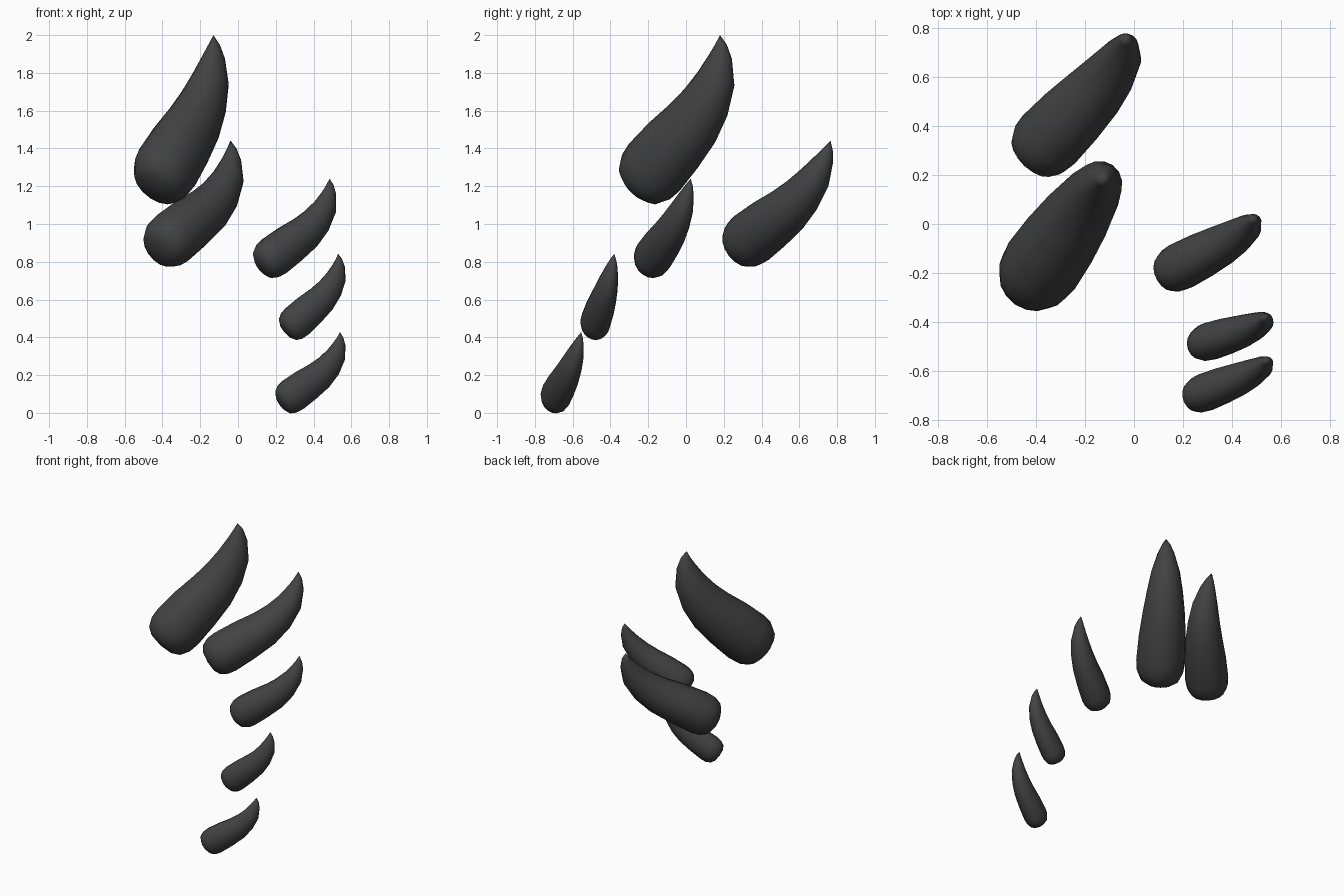
import bpy, bmesh, math
from mathutils import Vector

if "Cube" in bpy.data.objects:
    bpy.data.objects.remove(bpy.data.objects["Cube"])

SIDES = 16
# spine stations in the chord frame: along, bow (downwards), radius factor
SPINE = [(0, 0, 1), (.2, .055, .96), (.4, .11, .86), (.57, .13, .74),
         (.74, .12, .58), (.88, .076, .35), (.95, .038, .18)]
# blunt butt: depth and radius factor
BUTT = [(.86, .5), (.7, .78), (.38, .95)]

horn = bpy.data.materials.new("dark_horn")
horn.diffuse_color = (.055, .055, .055, 1)
horn.use_nodes = True
horn.node_tree.nodes["Principled BSDF"].inputs["Base Color"].default_value = horn.diffuse_color


def claw(name, base, tip, radius, width, tilt=0.0):
    """Curved tapering claw with a blunt rounded butt and a sharp tip."""
    base, tip = Vector(base), Vector(tip)
    chord = tip - base
    length = chord.length
    d = chord.normalized()
    side = d.cross(Vector((0, 0, 1))).normalized()
    down = d.cross(side).normalized()
    if down.z > 0:
        down = -down
    bow = (down + side * tilt)
    centres = [base + chord * a + bow * (b * length) for a, b, r in SPINE]
    nxt = centres + [tip]

    # rings as (centre, tangent, scale)
    t0 = (centres[1] - centres[0]).normalized()
    rings = [(base - t0 * radius * depth, t0, s) for depth, s in BUTT]
    for i, (c, s) in enumerate(zip(centres, SPINE)):
        t = t0 if i == 0 else (nxt[i + 1] - nxt[i - 1]).normalized()
        rings.append((c, t, s[2]))

    bm = bmesh.new()
    loops = []
    for c, t, s in rings:
        lat = (side - t * side.dot(t)).normalized()
        up = lat.cross(t)
        loops.append([bm.verts.new(c + lat * (width * s * math.cos(k * math.tau / SIDES))
                                   + up * (radius * s * math.sin(k * math.tau / SIDES)))
                      for k in range(SIDES)])
    butt = bm.verts.new(base - t0 * radius * .92)
    point = bm.verts.new(tip)
    for k in range(SIDES):
        j = (k + 1) % SIDES
        for a, b in zip(loops, loops[1:]):
            bm.faces.new((a[k], a[j], b[j], b[k]))
        bm.faces.new((butt, loops[0][j], loops[0][k]))
        bm.faces.new((point, loops[-1][k], loops[-1][j]))
    bmesh.ops.recalc_face_normals(bm, faces=bm.faces)
    for f in bm.faces:
        f.smooth = True
    me = bpy.data.meshes.new(name)
    bm.to_mesh(me)
    bm.free()
    me.materials.append(horn)
    ob = bpy.data.objects.new(name, me)
    bpy.context.collection.objects.link(ob)


# five claws, largest to smallest
claw("claw_large", (-.375, -.168, 1.30), (-.13, .18, 2.0), .187, .165)
claw("claw_rear", (-.348, .345, .925), (-.04, .765, 1.442), .148, .145, .45)
claw("claw_middle", (.192, -.172, .83), (.485, .025, 1.24), .112, .098, .35)
claw("claw_small_upper", (.313, -.478, .485), (.53, -.38, .842), .095, .078, .35)
claw("claw_small_lower", (.292, -.687, .096), (.54, -.555, .427), .095, .078, .35)
